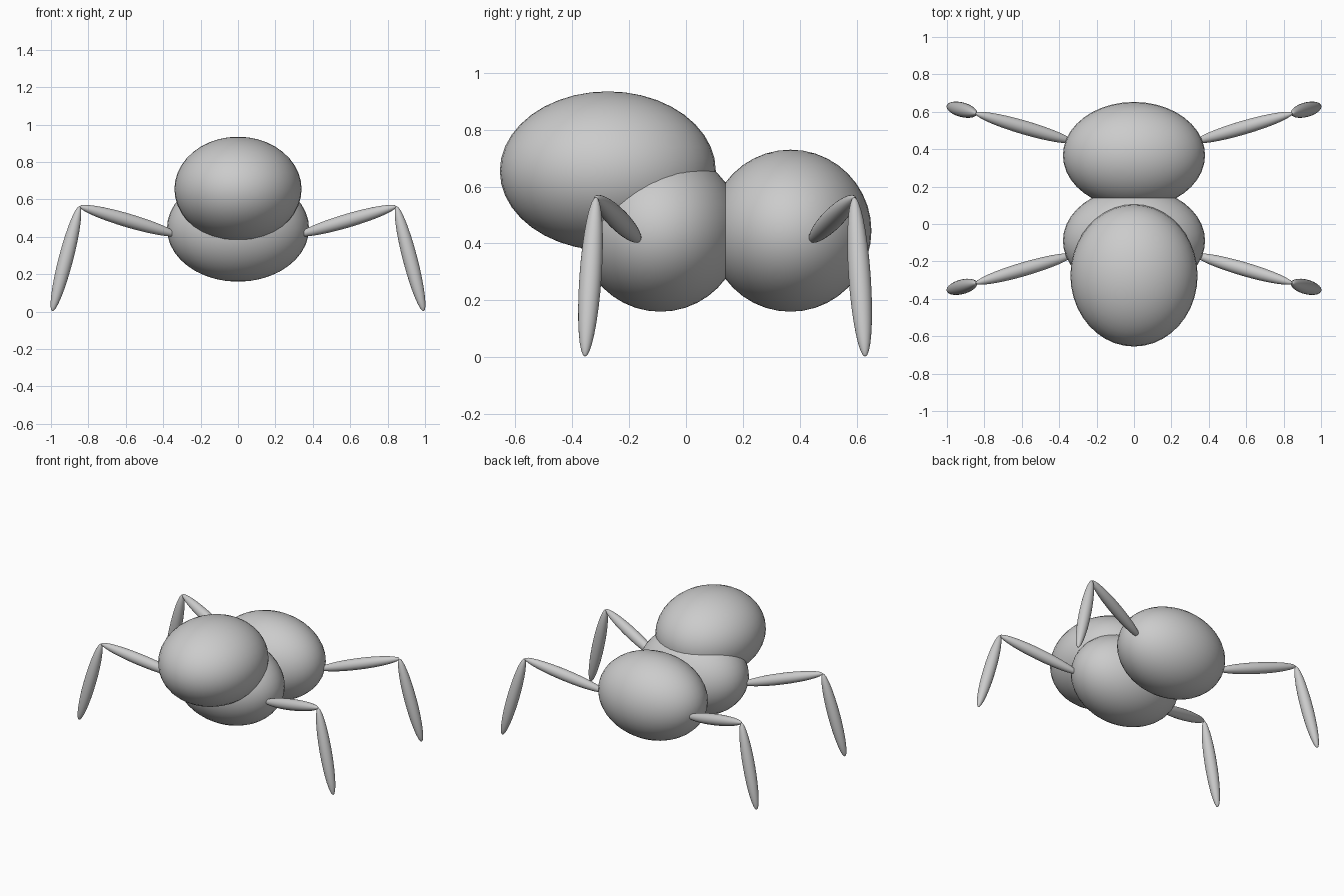
import bpy
from mathutils import Vector

if "Cube" in bpy.data.objects:
    bpy.data.objects.remove(bpy.data.objects["Cube"])


def ellipsoid(name, center, radii, axis=(0, 0, 1), segments=40, rings=20):
    bpy.ops.mesh.primitive_uv_sphere_add(segments=segments, ring_count=rings, radius=1, location=center)
    ob = bpy.context.object
    ob.name = name
    ob.scale = radii
    ob.rotation_euler = Vector(axis).to_track_quat('Z', 'Y').to_euler()
    bpy.ops.object.shade_smooth()
    return ob


def leg_segment(name, a, b, radius):
    a, b = Vector(a), Vector(b)
    ellipsoid(name, (a + b) / 2, (radius, radius, (b - a).length / 2), b - a, 32, 16)


# Head and two body lobes
ellipsoid("head", (0, -0.275, 0.655), (0.34, 0.38, 0.28))
ellipsoid("front_body", (0, -0.09, 0.445), (0.38, 0.285, 0.285))
ellipsoid("rear_body", (0, 0.3675, 0.445), (0.38, 0.285, 0.285))

# Four splayed legs, mirrored about the seam between the body lobes
SEAM = 0.1375
for sx, side in ((-1, "left"), (1, "right")):
    for sy, end in ((-1, "front"), (1, "rear")):
        def at(x, y, z):
            return (sx * x, SEAM + sy * y, z)
        hip, knee, foot = at(0.325, 0.302, 0.41), at(0.847, 0.454, 0.563), at(0.993, 0.493, 0.002)
        leg_segment(f"{end}_{side}_upper_leg", hip, knee, 0.037)
        leg_segment(f"{end}_{side}_lower_leg", knee, foot, 0.039)
